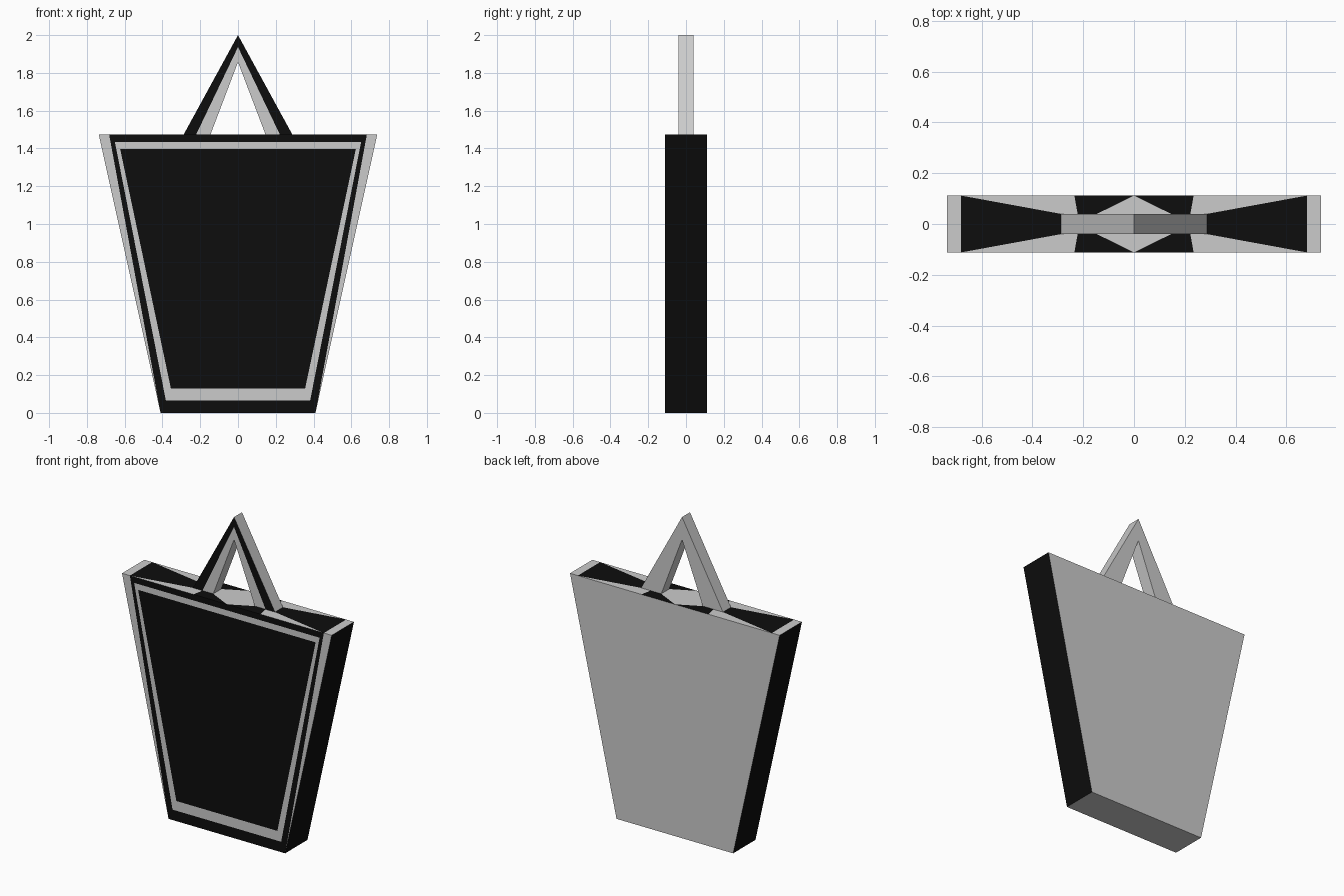
import bpy, bmesh
from mathutils import Vector

if "Cube" in bpy.data.objects:
    bpy.data.objects.remove(bpy.data.objects["Cube"])

GREY, BLACK = 0, 1
D, HD = 0.112, 0.04          # half depth of body and handle
H, TOP = 1.473, 2.0          # body height and handle apex
W0, W1, WB = 0.41, 0.737, 0.682   # bottom, top and black-panel half widths
HO, HM, HI = 0.288, 0.222, 0.146  # handle outer, stripe and inner half widths
MID = 0.235


def material(name, v):
    m = bpy.data.materials.new(name)
    m.diffuse_color = (v, v, v, 1)
    m.use_nodes = True
    m.node_tree.nodes["Principled BSDF"].inputs["Base Color"].default_value = m.diffuse_color
    return m


MATS = [material("grey", 0.8), material("black", 0.004)]


class Part:
    """Collects flat panels for x >= 0 and mirrors each one across x = 0."""

    def __init__(self, name):
        self.name, self.bm = name, bmesh.new()

    def panel(self, pts, out, mat=GREY):
        for s in (1, -1):
            f = self.bm.faces.new([self.bm.verts.new((x * s, y, z)) for x, y, z in pts])
            f.material_index = mat
            f.normal_update()
            if f.normal.dot(Vector((out[0] * s, out[1], out[2]))) < 0:
                f.normal_flip()

    def front(self, pts, y, mat=GREY, out=-1):
        self.panel([(x, y, z) for x, z in pts], (0, out, 0), mat)

    def top(self, pts, mat=GREY):
        self.panel([(x, y, H) for x, y in pts], (0, 0, 1), mat)

    def side(self, a, b, d, out, mat=GREY):
        (x0, z0), (x1, z1) = a, b
        self.panel([(x0, -d, z0), (x0, d, z0), (x1, d, z1), (x1, -d, z1)], out, mat)

    def finish(self):
        bmesh.ops.remove_doubles(self.bm, verts=self.bm.verts, dist=1e-5)
        me = bpy.data.meshes.new(self.name)
        self.bm.to_mesh(me)
        self.bm.free()
        for m in MATS:
            me.materials.append(m)
        bpy.context.collection.objects.link(bpy.data.objects.new(self.name, me))


body = Part("bag_body")

# Front: black border, grey stripe, black centre, grey side slivers
body.front([(0, 0), (W0, 0), (WB, H), (MID, H), (0, H), (0, 1.435),
            (0.652, 1.435), (0.382, 0.066), (0, 0.066)], -D, BLACK)
body.front([(0, 0.066), (0.382, 0.066), (0.652, 1.435), (0, 1.435), (0, 1.398),
            (0.624, 1.398), (0.355, 0.128), (0, 0.128)], -D)
body.front([(0, 0.128), (0.355, 0.128), (0.624, 1.398), (0, 1.398)], -D, BLACK)
body.front([(W0, 0), (W1, H), (WB, H)], -D)

# Back, sides and bottom
body.front([(0, 0), (W0, 0), (W1, H), (WB, H), (MID, H), (0, H)], D, GREY, 1)
body.side((W0, 0), (W1, H), D, (1, 0, 0), BLACK)
body.side((0, 0), (W0, 0), D, (0, 0, -1))

# Top: facets radiating from the handle feet
body.top([(WB, -D), (W1, -D), (W1, D), (WB, D)])
body.top([(WB, -D), (WB, D), (HO, HD), (HO, -HD)], BLACK)
body.top([(0, -D), (HI, -HD), (HI, HD), (0, D)])
for s in (1, -1):
    body.top([(WB, s * D), (HO, s * HD), (HM, s * HD), (MID, s * D)])
    body.top([(MID, s * D), (HM, s * HD), (HI, s * HD), (0, s * D)], BLACK)
body.finish()

# Handle: triangular loop with a black outer stripe on the front
handle = Part("handle")
handle.front([(HO, H), (0, TOP), (0, 1.937), (HM, H)], -HD, BLACK)
handle.front([(HM, H), (0, 1.937), (0, 1.857), (HI, H)], -HD)
handle.front([(HO, H), (0, TOP), (0, 1.857), (HI, H), (HM, H)], HD, GREY, 1)
handle.side((HO, H), (0, TOP), HD, (1, 0, 1))
handle.side((HI, H), (0, 1.857), HD, (-1, 0, -1))
handle.finish()
